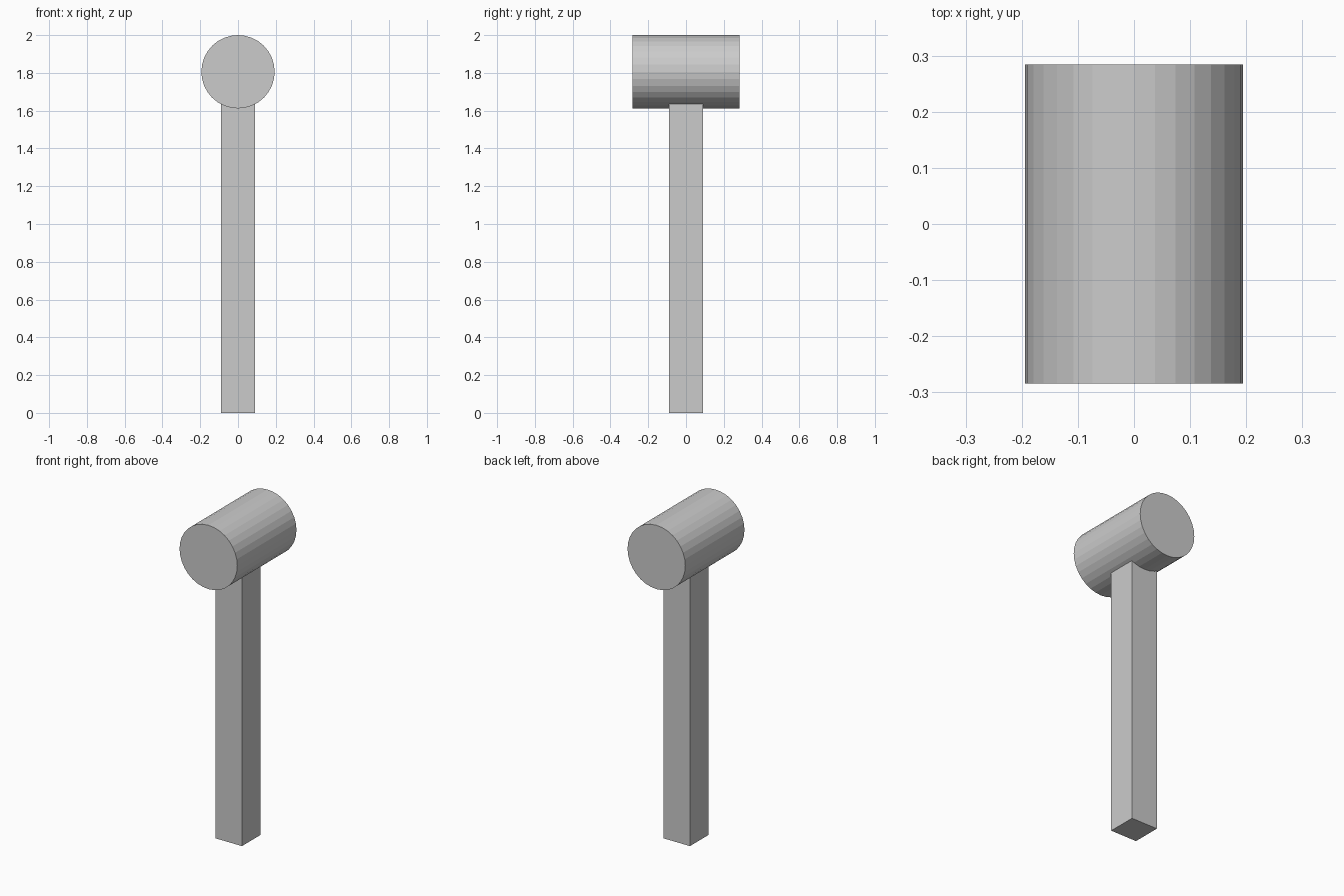
import bpy
import math

if "Cube" in bpy.data.objects:
    bpy.data.objects.remove(bpy.data.objects["Cube"])

HEAD_RADIUS = 0.194
HEAD_LENGTH = 0.568
HANDLE_WIDTH = 0.178
HANDLE_TOP = 1.70  # ends hidden inside the head

# Mallet head: flat-shaded 32-sided cylinder lying along y
bpy.ops.mesh.primitive_cylinder_add(
    vertices=32, radius=HEAD_RADIUS, depth=HEAD_LENGTH,
    location=(0, 0, 2 - HEAD_RADIUS), rotation=(math.pi / 2, 0, 0))
head = bpy.context.object
head.name = "mallet_head"
bpy.ops.object.transform_apply(location=False, rotation=True, scale=True)

# Handle: square post standing on the ground
bpy.ops.mesh.primitive_cube_add(size=1, location=(0, 0, HANDLE_TOP / 2))
handle = bpy.context.object
handle.name = "handle"
handle.scale = (HANDLE_WIDTH, HANDLE_WIDTH, HANDLE_TOP)
bpy.ops.object.transform_apply(location=False, rotation=False, scale=True)
